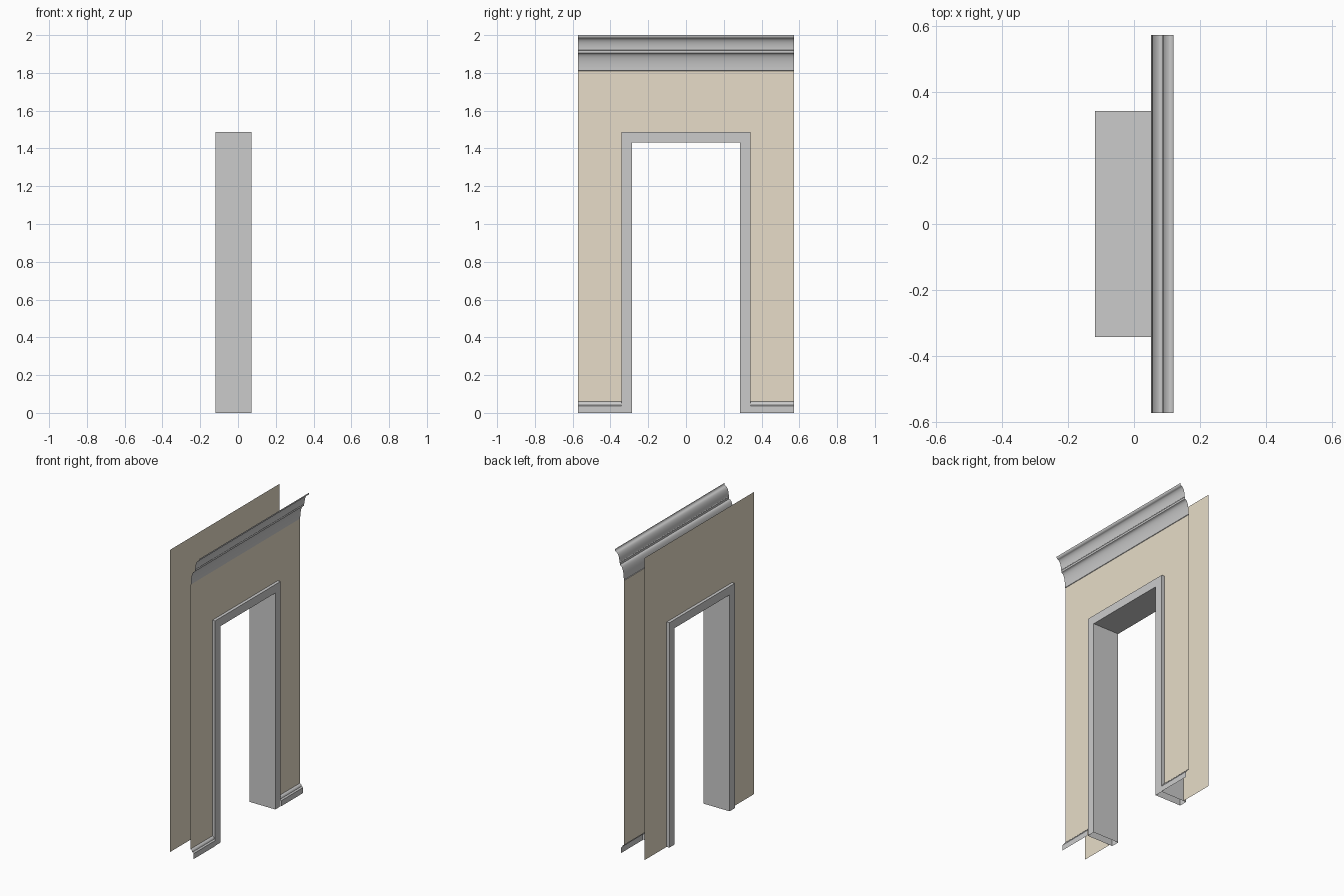
import bpy, math

if "Cube" in bpy.data.objects:
    bpy.data.objects.remove(bpy.data.objects["Cube"])

W = 0.572            # half width of the wall panel
FRONT, BACK = 0.052, -0.098   # wall planes
DOOR, DOOR_IN = 0.342, 0.287  # outer / inner half widths of the frame
TOP, TOP_IN = 1.488, 1.432

tan = bpy.data.materials.new("wall_paint")
tan.diffuse_color = (0.80, 0.72, 0.58, 1)
tan.use_nodes = True
tan.node_tree.nodes["Principled BSDF"].inputs["Base Color"].default_value = tan.diffuse_color


def make(name, verts, faces, mat=None, smooth=False):
    me = bpy.data.meshes.new(name)
    me.from_pydata(verts, [], faces)
    ob = bpy.data.objects.new(name, me)
    bpy.context.collection.objects.link(ob)
    if mat:
        me.materials.append(mat)
    if smooth:
        bpy.ops.object.select_all(action='DESELECT')
        ob.select_set(True)
        bpy.context.view_layer.objects.active = ob
        bpy.ops.object.shade_smooth_by_angle(angle=math.radians(35))
    return ob


def strip(name, profile, y0, y1):
    """Open moulding: (x, z) profile, listed bottom to top, extruded along y."""
    n = len(profile)
    verts = [(x, y, z) for y in (y0, y1) for x, z in profile]
    faces = [(i, n + i, n + i + 1, i + 1) for i in range(n - 1)]
    return make(name, verts, faces, smooth=True)


def wall(name, x, z0, z1, facing):
    """Flat wall sheet with a doorway."""
    outline = [(-W, z0), (-DOOR, z0), (-DOOR, TOP), (-W, TOP), (-W, z1),
               (W, z1), (W, TOP), (DOOR, TOP), (DOOR, z0), (W, z0)]
    faces = [(0, 1, 2, 3), (8, 9, 6, 7), (3, 2, 7, 6, 5, 4)]
    if facing < 0:
        faces = [f[::-1] for f in faces]
    make(name, [(x, y, z) for y, z in outline], faces, tan)


def cove(x0, z0, x1, z1, n=10):
    """Quarter hollow, rising steeply and then flaring outwards."""
    a = [i / n * math.pi / 2 for i in range(n + 1)]
    return [(x0 + (x1 - x0) * (1 - math.cos(t)), z0 + (z1 - z0) * math.sin(t)) for t in a]


# Walls
wall("front_wall", FRONT, 0.06, 1.81, 1)
wall("back_wall", BACK, 0.0, 2.0, -1)

# Crown moulding: two hollows with small steps between
crown = ([(FRONT, 1.81)] + cove(0.055, 1.812, 0.081, 1.903)
         + [(0.084, 1.905), (0.084, 1.918)]
         + cove(0.087, 1.922, 0.112, 1.983)
         + [(0.117, 1.987), (0.12, 1.992), (0.12, 2.0)])
strip("crown_moulding", crown, -W, W)

# Baseboards on either side of the doorway
base = [(0.075, 0), (0.075, 0.036), (0.071, 0.041), (0.066, 0.043),
        (0.065, 0.049), (0.061, 0.055), (0.056, 0.058), (FRONT, 0.06)]
for side, y0, y1 in (("left", -W, -DOOR), ("right", DOOR, W)):
    strip("baseboard_" + side, base, y0, y1)

# Door frame: hollow section swept up, across and down, open at the floor
section = [(0.072, 0), (0.072, 1), (-0.118, 1), (-0.118, 0)]  # (x, inner?)
verts = []
for sy, up in ((-1, 0), (-1, 1), (1, 1), (1, 0)):
    for x, inner in section:
        verts.append((x, sy * (DOOR_IN if inner else DOOR),
                      up * (TOP_IN if inner else TOP)))
faces = [(4 * s + i, 4 * s + (i + 1) % 4, 4 * s + 4 + (i + 1) % 4, 4 * s + 4 + i)
         for s in range(3) for i in range(4)]
make("door_frame", verts, faces)
